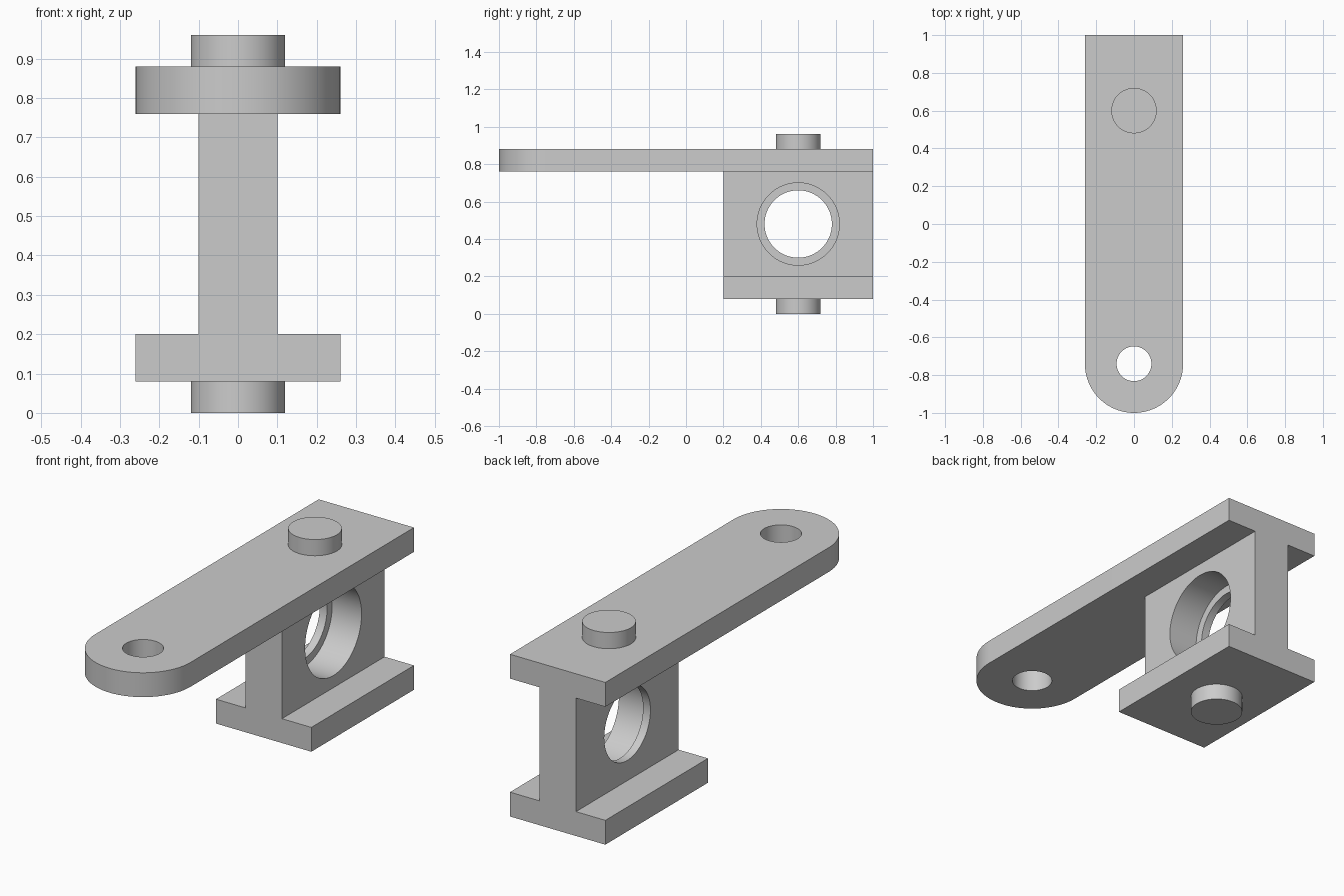
import bpy
import bmesh
import math
from mathutils import Matrix, Vector

old = bpy.data.objects.get("Cube")
if old:
    bpy.data.objects.remove(old, do_unlink=True)

GREY = (0.60, 0.60, 0.60, 1.0)
steel = bpy.data.materials.new("plain grey")
steel.use_nodes = True
steel.diffuse_color = GREY
steel.node_tree.nodes["Principled BSDF"].inputs["Base Color"].default_value = GREY

HALF_W = 0.26      # half width of arm and foot
BORE_Y = 0.6       # shared centre line of pins and bearing bore
EYE_Y = -0.74      # centre of the rounded arm end
SEGS = 96


def finish(name, bm):
    bmesh.ops.recalc_face_normals(bm, faces=bm.faces)
    mesh = bpy.data.meshes.new(name)
    bm.to_mesh(mesh)
    bm.free()
    mesh.materials.append(steel)
    obj = bpy.data.objects.new(name, mesh)
    bpy.context.collection.objects.link(obj)
    return obj


def extrude(name, outline, direction):
    """Solid made by sweeping a closed outline along a vector."""
    bm = bmesh.new()
    face = bm.faces.new([bm.verts.new(p) for p in outline])
    swept = bmesh.ops.extrude_face_region(bm, geom=[face])["geom"]
    verts = [g for g in swept if isinstance(g, bmesh.types.BMVert)]
    bmesh.ops.translate(bm, verts=verts, vec=Vector(direction))
    return finish(name, bm)


def cylinder(name, radius, start, end):
    start, end = Vector(start), Vector(end)
    axis = end - start
    turn = axis.to_track_quat('Z', 'Y').to_matrix().to_4x4()
    bm = bmesh.new()
    bmesh.ops.create_cone(bm, cap_ends=True, segments=SEGS, radius1=radius,
                          radius2=radius, depth=axis.length,
                          matrix=Matrix.Translation((start + end) / 2) @ turn)
    return finish(name, bm)


def combine(target, tool, operation):
    mod = target.modifiers.new(tool.name, 'BOOLEAN')
    mod.operation, mod.solver, mod.object = operation, 'EXACT', tool
    tool.hide_render = True
    bpy.context.view_layer.objects.active = target
    bpy.ops.object.modifier_apply(modifier=mod.name)
    bpy.data.objects.remove(tool, do_unlink=True)


# Arm: straight plate with a half-round front end
arc = [math.pi + math.pi * i / (SEGS // 2) for i in range(SEGS // 2 + 1)]
outline = [(HALF_W * math.cos(a), EYE_Y + HALF_W * math.sin(a), 0.76) for a in arc]
outline += [(HALF_W, 1, 0.76), (-HALF_W, 1, 0.76)]
bracket = extrude("arm_and_bearing_bracket", outline, (0, 0, 0.12))

# Upright web and foot as one inverted T section
half = [(0.1, 0.82), (0.1, 0.2), (HALF_W, 0.2), (HALF_W, 0.08)]
section = half + [(-x, z) for x, z in reversed(half)]
web = extrude("web_and_foot", [(x, 0.2, z) for x, z in section], (0, 0.8, 0))
combine(bracket, web, 'UNION')

# Eye through the arm, stepped bearing bore through the web
holes = [
    ("eye_cutter", 0.092, (0, EYE_Y, 0.7), (0, EYE_Y, 0.95)),
    ("bore_cutter", 0.18, (-0.2, BORE_Y, 0.48), (0.2, BORE_Y, 0.48)),
    ("seat_cutter", 0.22, (-0.06, BORE_Y, 0.48), (0.2, BORE_Y, 0.48)),
]
for hole in holes:
    combine(bracket, cylinder(*hole), 'DIFFERENCE')

# Pivot pins above and below
top_pin = cylinder("top_pin", 0.12, (0, BORE_Y, 0.88), (0, BORE_Y, 0.96))
bottom_pin = cylinder("bottom_pin", 0.12, (0, BORE_Y, 0), (0, BORE_Y, 0.08))

# Smooth round walls, crisp edges
for obj in (bracket, top_pin, bottom_pin):
    bpy.ops.object.select_all(action='DESELECT')
    obj.select_set(True)
    bpy.context.view_layer.objects.active = obj
    bpy.ops.object.shade_smooth_by_angle(angle=math.radians(30))
